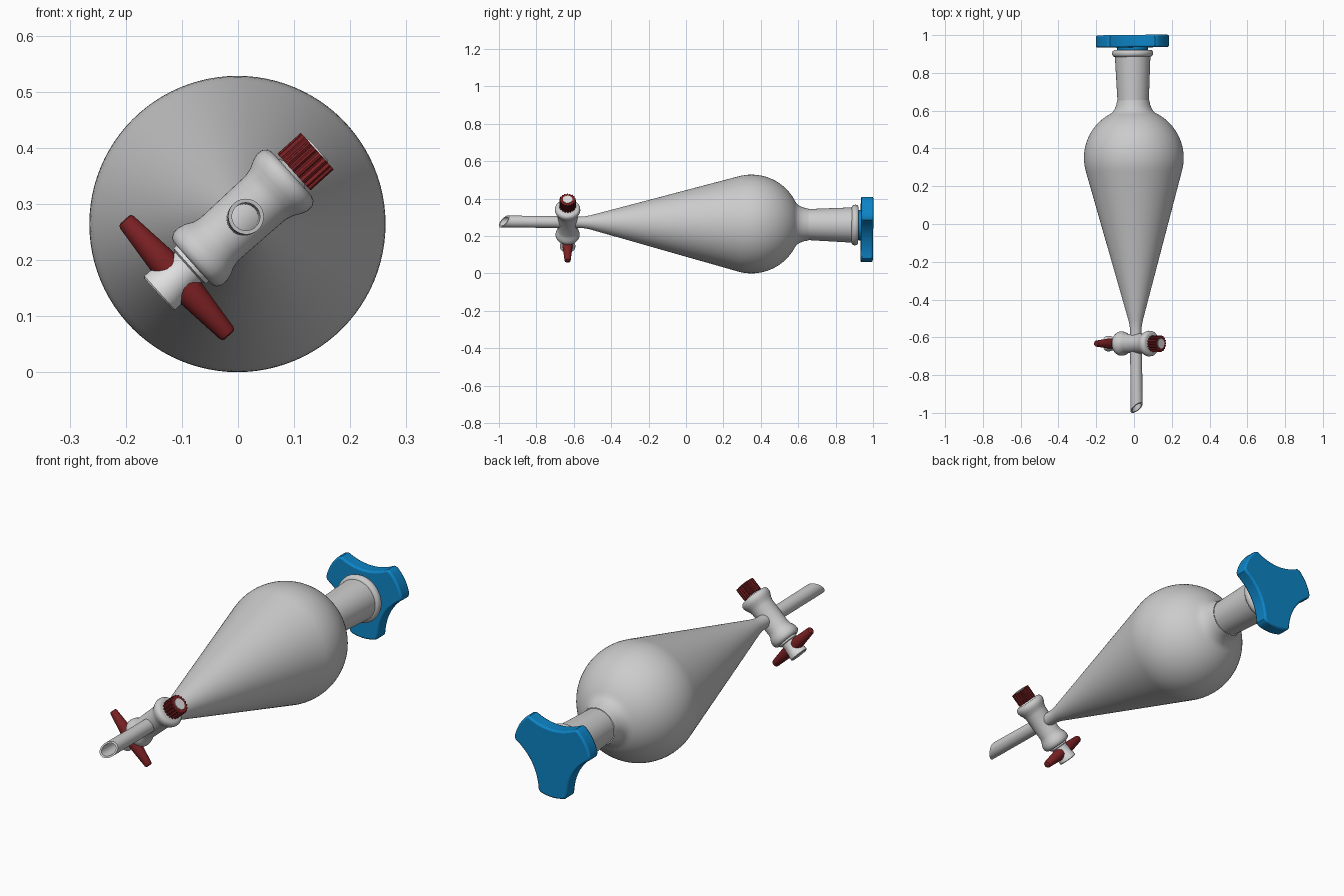
import bpy, bmesh
from math import sin, cos, pi, radians
from mathutils import Vector, Matrix

cube = bpy.data.objects.get("Cube")
if cube:
    bpy.data.objects.remove(cube, do_unlink=True)


def material(name, rgb):
    m = bpy.data.materials.new(name)
    m.use_nodes = True
    m.diffuse_color = (*rgb, 1)
    bsdf = next(n for n in m.node_tree.nodes if n.type == 'BSDF_PRINCIPLED')
    bsdf.inputs["Base Color"].default_value = (*rgb, 1)
    return m


GLASS = material("frosted grey glass", (0.6, 0.6, 0.6))
WHITE = material("white plastic", (0.74, 0.74, 0.74))
RED = material("dark red plastic", (0.2, 0.015, 0.017))
BLUE = material("blue plastic", (0.004, 0.23, 0.56))


def frame(origin, direction, up):
    """Local z runs along direction, local y roughly along up."""
    z = Vector(direction).normalized()
    x = Vector(up).cross(z).normalized()
    m = Matrix((x, z.cross(x), z)).transposed().to_4x4()
    return Matrix.Translation(origin) @ m


def finish(bm, name, mat, matrix, angle=35):
    bmesh.ops.recalc_face_normals(bm, faces=bm.faces)
    mesh = bpy.data.meshes.new(name)
    bm.to_mesh(mesh)
    bm.free()
    mesh.materials.append(mat)
    mesh.shade_smooth()
    mesh.set_sharp_from_angle(angle=radians(angle))
    ob = bpy.data.objects.new(name, mesh)
    ob.matrix_world = matrix
    bpy.context.collection.objects.link(ob)
    return ob


def lathe(name, profile, mat, matrix, sides=48, shift=None):
    """Spin (height, radius) points round local z."""
    bm = bmesh.new()
    rings = []
    for t, r in profile:
        if r == 0:
            rings.append([bm.verts.new((0, 0, t))] * sides)
        else:
            rings.append([bm.verts.new((r * cos(2 * pi * i / sides), r * sin(2 * pi * i / sides), t))
                          for i in range(sides)])
    for a, b in zip(rings, rings[1:]):
        for i in range(sides):
            j = (i + 1) % sides
            bm.faces.new(list(dict.fromkeys((a[i], a[j], b[j], b[i]))))
    if shift:
        for v in bm.verts:
            v.co.z += shift(v.co)
    return finish(bm, name, mat, matrix)


def prism(name, outline, low, high, mat, matrix, bevel, angle):
    bm = bmesh.new()
    base = bm.faces.new([bm.verts.new((x, y, low)) for x, y in outline])
    top = bmesh.ops.extrude_face_region(bm, geom=[base])["geom"]
    bmesh.ops.translate(bm, vec=(0, 0, high - low),
                        verts=[v for v in top if isinstance(v, bmesh.types.BMVert)])
    ob = finish(bm, name, mat, matrix, angle)
    if bevel:
        mod = ob.modifiers.new("soft edge", 'BEVEL')
        mod.width, mod.segments, mod.limit_method = bevel, 2, 'ANGLE'
        mod.angle_limit = radians(50)
    return ob


# Main axis runs front to back with a slight tilt
axis = frame((0.003, 0, 0.268), (-0.0115, 1, -0.010), (0, 0, 1))

# Pear-shaped bulb with its long cone
R, C = 0.264, 0.35
bulb = [(-0.64, 0.030), (-0.57, 0.030), (-0.54, 0.032), (-0.51, 0.038)]
bulb += [(C + R * sin(radians(a)), R * cos(radians(a))) for a in range(-16, 65, 4)]
bulb += [(0.597, 0.106), (0.612, 0.097), (0.63, 0.090), (0.655, 0.085)]
lathe("bulb", bulb, GLASS, axis, 96)

# Neck with rolled rim
lathe("neck", [(0.65, 0.07), (0.655, 0.083), (0.885, 0.094), (0.888, 0.102), (0.895, 0.107),
               (0.905, 0.109), (0.915, 0.106), (0.921, 0.099), (0.921, 0.08), (0.85, 0.08)],
      GLASS, axis, 64)

# Hollow outlet stem with a slanted tip
lathe("outlet_stem", [(-0.66, 0.025), (-0.93, 0.025), (-0.973, 0.025), (-0.973, 0.032),
                      (-0.93, 0.032), (-0.62, 0.031)], GLASS, axis, 40,
      lambda p: 0.6 * (p.y - p.x) if p.z < -0.95 else 0)

# Stopper: round shaft and three-lobed grip
lathe("stopper_shaft", [(0.8, 0), (0.8, 0.076), (0.945, 0.082), (0.945, 0)], BLUE, axis)


def polar(r, deg):
    return Vector((r * cos(radians(deg)), r * sin(radians(deg))))


grip = []
for lobe in (30, 150, 270):
    grip += [polar(0.198 if abs(d) < 20 else 0.192, lobe + d) for d in range(-22, 23, 4)]
    a, b = polar(0.192, lobe + 22), polar(0.192, lobe + 98)
    inward = -(a + b).normalized()
    for k in range(1, 10):
        s = k / 10
        grip.append(a.lerp(b, s) + inward * 0.03 * 4 * s * (1 - s))
prism("stopper_grip", grip, 0.935, 1.0, BLUE, axis, 0.008, 30)

# Stopcock barrel across the stem
tap_dir = Vector((0.743, 0, 0.669))
tap_centre = Vector((0.012, -0.633, 0.278))
tap = frame(tap_centre, tap_dir, (0, 1, 0))
lathe("tap_barrel", [(-0.125, 0), (-0.125, 0.052), (-0.121, 0.059), (-0.112, 0.064), (-0.1, 0.064),
                     (-0.088, 0.061), (-0.075, 0.054), (-0.06, 0.051), (0.05, 0.053),
                     (0.065, 0.057), (0.078, 0.064), (0.09, 0.068), (0.102, 0.067),
                     (0.110, 0.061), (0.113, 0.052), (0.113, 0)], GLASS, tap)

# Plug through the barrel, visible at both ends
lathe("tap_plug", [(-0.207, 0), (-0.207, 0.038), (-0.204, 0.041), (-0.192, 0.041), (-0.178, 0.037),
                   (-0.15, 0.034), (-0.135, 0.036), (-0.132, 0.043), (-0.12, 0.043),
                   (0.11, 0.04), (0.12, 0.026), (0.177, 0.026), (0.177, 0)], WHITE, tap)

# Ribbed retaining nut
ribs = 18
nut = [polar(0.044 if k % 4 < 2 else 0.039, k * 360 / (ribs * 4)) for k in range(ribs * 4)]
prism("tap_nut", nut, 0.118, 0.174, RED, tap, 0, 25)

# Two tapered handle wings
wing = Vector((-0.669, 0, 0.743))
for name, side in (("handle_wing_upper", 1), ("handle_wing_lower", -1)):
    lathe(name, [(0.015, 0.028), (0.04, 0.026), (0.132, 0.0165), (0.137, 0.0145), (0.139, 0.010),
                 (0.139, 0)], RED,
          frame(tap_centre - tap_dir * 0.163, wing * side, (0, 1, 0)), 32)
